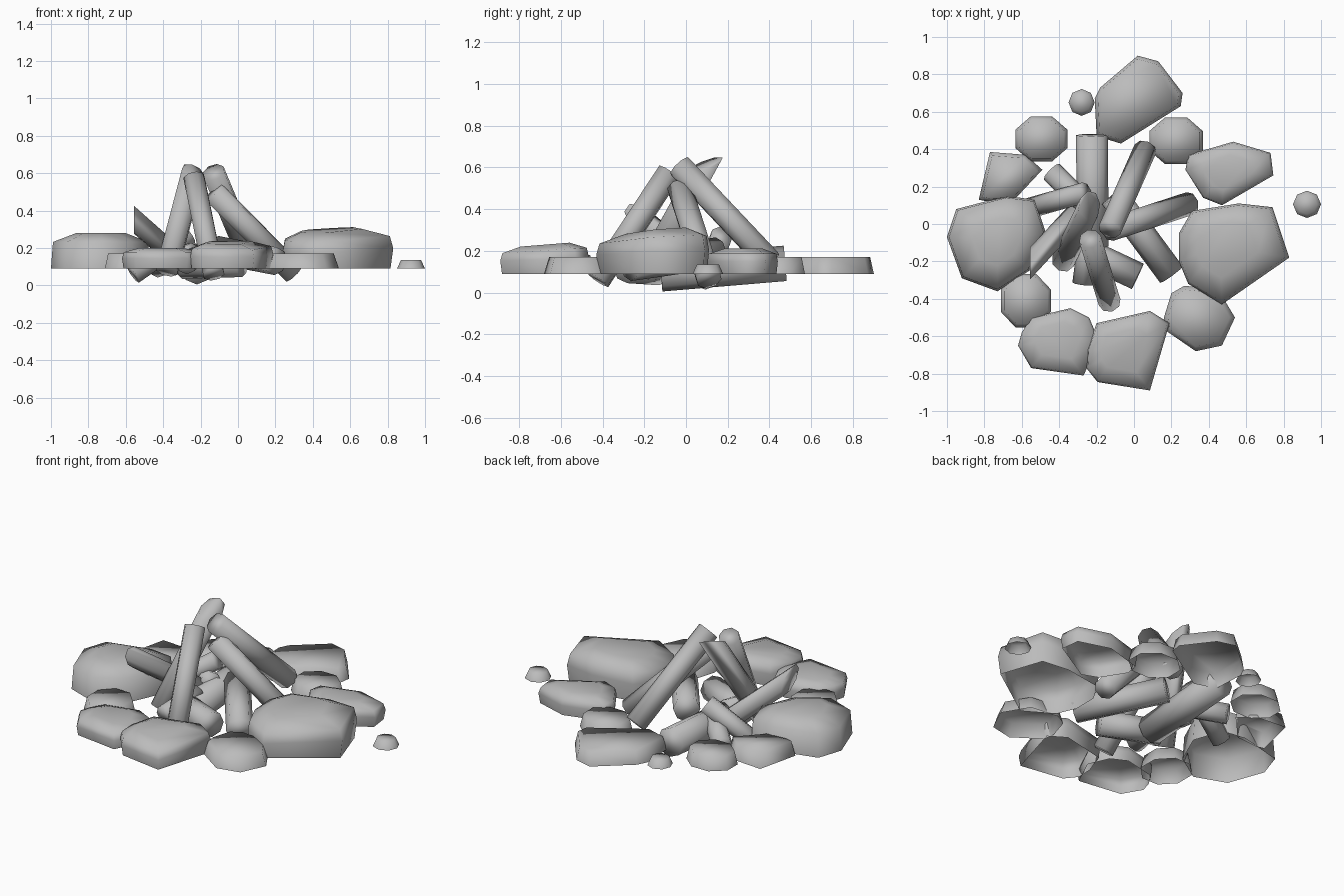
import bpy
import bmesh
import math
from mathutils import Vector

cube = bpy.data.objects.get("Cube")
if cube:
    bpy.data.objects.remove(cube)

GROUND = 0.09  # height of the open stone bases

grey = bpy.data.materials.new("plain grey")
grey.use_nodes = True
COLOUR = (0.5, 0.5, 0.5, 1)
grey.diffuse_color = COLOUR
grey.node_tree.nodes["Principled BSDF"].inputs["Base Color"].default_value = COLOUR


def finish(name, bm):
    """Turn a bmesh into a softly shaded object."""
    bmesh.ops.recalc_face_normals(bm, faces=bm.faces)
    mesh = bpy.data.meshes.new(name)
    bm.to_mesh(mesh)
    bm.free()
    mesh.materials.append(grey)
    obj = bpy.data.objects.new(name, mesh)
    bpy.context.collection.objects.link(obj)
    bpy.ops.object.select_all(action="DESELECT")
    obj.select_set(True)
    bpy.context.view_layer.objects.active = obj
    bpy.ops.object.shade_smooth_by_angle(angle=math.radians(120))
    return obj


def stone(name, outline, height, rings, tilt=(0, 0)):
    """Hollow stone: an outline stacked in rings, open underneath."""
    bm = bmesh.new()
    points = [Vector(p) for p in outline]
    centre = sum(points, Vector((0, 0))) / len(points)
    previous = None
    for scale, level in rings:
        ring = []
        for p in points:
            offset = (p - centre) * scale
            lean = level * offset.dot(Vector(tilt))
            spot = centre + offset
            ring.append(bm.verts.new((spot.x, spot.y, GROUND + height * level + lean)))
        if previous:
            for i in range(len(ring)):
                j = (i + 1) % len(ring)
                bm.faces.new((previous[i], previous[j], ring[j], ring[i]))
        previous = ring
    bm.faces.new(previous)
    # Make sure the shell faces outward although its base is open
    obj = finish(name, bm)
    if obj.data.polygons[-1].normal.z < 0:
        obj.data.flip_normals()


def octagon(x, y, rx, ry, turn=0.0):
    corners = []
    for i in range(8):
        a = math.tau * i / 8 + turn
        corners.append((x + rx * math.cos(a), y + ry * math.sin(a)))
    return corners


def log(name, top, bottom, radius, cut=None):
    """Eight sided log between two points; cut is the normal of a sawn top."""
    top, bottom = Vector(top), Vector(bottom)
    axis = (top - bottom).normalized()
    side = axis.cross(Vector((0, 0, 1))).normalized()
    up = side.cross(axis)
    bm = bmesh.new()
    ends = []
    for end, normal in ((bottom, axis), (top, Vector(cut) if cut else axis)):
        ring = []
        for i in range(8):
            a = math.tau * i / 8
            offset = (side * math.cos(a) + up * math.sin(a)) * radius
            slide = -offset.dot(normal) / axis.dot(normal)
            ring.append(bm.verts.new(end + offset + axis * slide))
        bm.faces.new(ring)
        ends.append(ring)
    low, high = ends
    for i in range(8):
        j = (i + 1) % 8
        bm.faces.new((low[i], low[j], high[j], high[i]))
    finish(name, bm)


# Ring profiles: scale and relative height of each ring
DOMED = ((1, 0), (0.96, 0.75), (0.5, 1))
BULGED = ((0.96, 0), (1, 0.5), (0.95, 0.8), (0.55, 1))
FLAT = ((1, 0), (0.87, 1))
PEBBLE = ((1, 0), (0.72, 1))

# Large stones of the fire ring
stone("stone_left",
      ((-.95, .08), (-.68, .15), (-.53, .13), (-.47, -.05),
       (-.56, -.25), (-.73, -.36), (-.92, -.29), (-1, -.07)), .19, DOMED)
stone("stone_right",
      ((.31, .07), (.56, .11), (.74, .09), (.83, -.18),
       (.47, -.43), (.29, -.32), (.24, -.2), (.24, -.05)), .205, BULGED, (.05, .08))
stone("stone_back",
      ((.02, .9), (.13, .87), (.26, .7), (.25, .63),
       (-.07, .43), (-.2, .47), (-.21, .67), (-.18, .73)), .08, ((1, 0), (0.92, 1)))
stone("stone_back_right",
      ((.29, .37), (.53, .44), (.73, .38), (.745, .26),
       (.47, .1), (.37, .14), (.275, .29)), .12, BULGED)
stone("stone_back_left",
      ((-.77, .385), (-.58, .37), (-.49, .29), (-.64, .13),
       (-.78, .12), (-.83, .13)), .09, FLAT)
stone("stone_front_left",
      ((-.6, -.58), (-.55, -.5), (-.34, -.45), (-.24, -.5),
       (-.185, -.63), (-.27, -.81), (-.55, -.77), (-.62, -.65)), .11, BULGED)
stone("stone_front",
      ((-.2, -.53), (.085, -.465), (.19, -.53), (.085, -.89),
       (-.195, -.845), (-.255, -.77), (-.25, -.67)), .14, BULGED, (0, .08))
stone("stone_front_right",
      ((.2, -.37), (.27, -.33), (.45, -.35), (.54, -.5),
       (.47, -.65), (.33, -.68), (.17, -.57), (.16, -.5)), .08, FLAT)

# Small rounded stones filling the gaps
EIGHTH = math.tau / 16
for name, x, y, rx, ry in (("small_stone_back_right", .225, .445, .155, .135),
                           ("small_stone_back_left", -.495, .455, .15, .13),
                           ("small_stone_front_left", -.578, -.41, .145, .155)):
    stone(name, octagon(x, y, rx, ry, EIGHTH), .08, FLAT)

# Loose pebbles
stone("pebble_back", octagon(-.28, .65, .07, .072), .045, PEBBLE)
stone("pebble_right", octagon(.925, .105, .075, .073), .045, PEBBLE)

# Tall logs leaning together
log("leaning_log_front", (-.235, -.08, .575), (-.13, -.42, .06), .06)
log("leaning_log_left", (-.24, .09, .61), (-.38, -.2, .08), .063, (.4, -.4, 1))
log("leaning_log_back", (-.13, -.03, .605), (.06, .4, .15), .062)
log("leaning_log_right", (-.13, -.03, .5), (.3, .11, .065), .063)

# Short logs heaped underneath
log("raised_log_left", (-.555, -.21, .35), (-.25, .12, .08), .058, (-1, 0, 0))
log("ground_log_long", (-.225, .475, .14), (-.22, -.12, .09), .085)
log("ground_log_right", (-.11, .15, .19), (.2, -.27, .13), .075)
log("ground_log_front", (.02, -.28, .12), (-.3, -.13, .11), .075)
log("ground_log_left", (-.24, -.05, .15), (-.275, -.32, .115), .055)
log("thin_log_left", (-.26, .17, .27), (-.56, .085, .06), .055)
log("short_log_back_left", (-.24, .08, .17), (-.44, .28, .1), .06)
